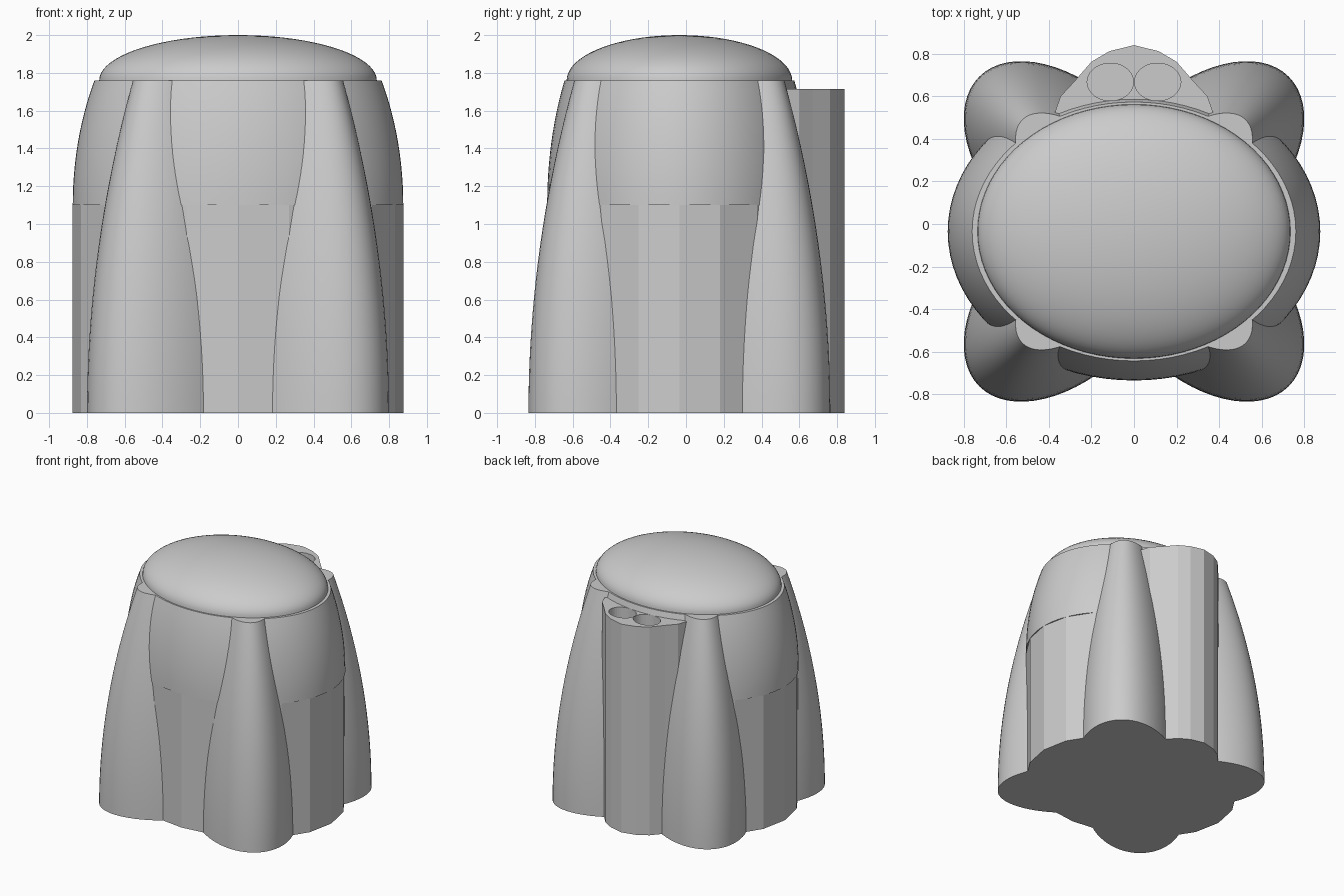
import bpy
import bmesh
from math import sin, cos, pi, sqrt

cube = bpy.data.objects.get("Cube")
if cube:
    bpy.data.objects.remove(cube, do_unlink=True)

# One plain material for the whole model
GREY = (0.6, 0.6, 0.6, 1)
grey = bpy.data.materials.new("plain grey")
grey.use_nodes = True
grey.diffuse_color = GREY
grey.node_tree.nodes["Principled BSDF"].inputs["Base Color"].default_value = GREY

CENTRE_Y = -0.035
SHOULDER = 1.76   # height of the rim below the dome
WAIST = 1.1       # height where the faceted base ends


def ellipse(rx, ry, n, cx=0, cy=CENTRE_Y):
    return [(cx + rx * cos(2 * pi * i / n), cy + ry * sin(2 * pi * i / n))
            for i in range(n)]


def loft(name, sections, smooth=True):
    """Skin a stack of (outline, z) sections and cap both ends."""
    bm = bmesh.new()
    rings = [[bm.verts.new((x, y, z)) for x, y in pts] for pts, z in sections]
    n = len(rings[0])
    for low, high in zip(rings, rings[1:]):
        for i in range(n):
            j = (i + 1) % n
            bm.faces.new((low[i], low[j], high[j], high[i]))
    bm.faces.new(rings[0])
    bm.faces.new(rings[-1])
    bmesh.ops.recalc_face_normals(bm, faces=bm.faces)
    mesh = bpy.data.meshes.new(name)
    bm.to_mesh(mesh)
    bm.free()
    mesh.materials.append(grey)
    obj = bpy.data.objects.new(name, mesh)
    bpy.context.collection.objects.link(obj)
    if smooth:
        bpy.ops.object.select_all(action='DESELECT')
        obj.select_set(True)
        bpy.context.view_layer.objects.active = obj
        bpy.ops.object.shade_smooth_by_angle(angle=pi / 6)
    return obj


def cut(obj, cutter):
    bpy.context.view_layer.objects.active = obj
    mod = obj.modifiers.new("hole", 'BOOLEAN')
    mod.operation = 'DIFFERENCE'
    mod.solver = 'EXACT'
    mod.object = cutter
    bpy.ops.object.modifier_apply(modifier=mod.name)


# Faceted lower body
lower = ellipse(0.875, 0.70, 20)
loft("lower_body", [(lower, 0), (lower, WAIST)], smooth=False)

# Rounded upper body, drawing in towards the rim
sections = []
for i in range(13):
    z = WAIST + (SHOULDER - WAIST) * i / 12
    k = sqrt(1 - ((z - WAIST) / 1.333) ** 2)
    sections.append((ellipse(0.875 * k, 0.70 * k, 80), z))
upper = loft("upper_body", sections)

# Dome lid
sections = []
for i in range(20):
    a = pi / 2 * i / 19.15
    sections.append((ellipse(0.735 * cos(a), 0.597 * cos(a), 80), SHOULDER + 0.24 * sin(a)))
loft("dome", sections)


# Four tapering corner legs, oval in plan with the long axis on the diagonal
def leg_outline(z, sx, sy):
    t = 1 - (z / SHOULDER) ** 2
    c, wide, deep = 0.21 + 0.09 * t, 0.205 + 0.162 * t, 0.445 + 0.159 * t
    pts = []
    for i in range(64):
        a = 2 * pi * i / 64
        r, s = deep * cos(a) / sqrt(2), wide * sin(a) / sqrt(2)
        pts.append((sx * (c + r - s), CENTRE_Y + sy * (c + r + s)))
    return pts


for side, sx in (("left", 1), ("right", -1)):
    for end, sy in (("front", -1), ("back", 1)):
        loft(f"{end}_{side}_leg",
             [(leg_outline(SHOULDER * i / 20, sx, sy), SHOULDER * i / 20) for i in range(21)])

# Faceted column on the back
half = [(0.375, 0.515), (0.345, 0.60), (0.28, 0.67), (0.2, 0.762), (0.115, 0.812)]
plan = [(0.375, 0.2)] + half + [(0, 0.84)] + [(-x, y) for x, y in half[::-1]] + [(-0.375, 0.2)]
column = loft("back_column", [(plan, 0), (plan, 1.715)], smooth=False)

# Twin oval sockets sunk into the column
for sx in (-1, 1):
    oval = ellipse(0.109, 0.088, 40, sx * 0.111, 0.667)
    cutter = loft("socket_cutter", [(oval, 1.25), (oval, 1.74)], smooth=False)
    cutter.hide_render = True
    cut(column, cutter)
    cut(upper, cutter)
    bpy.data.objects.remove(cutter, do_unlink=True)
